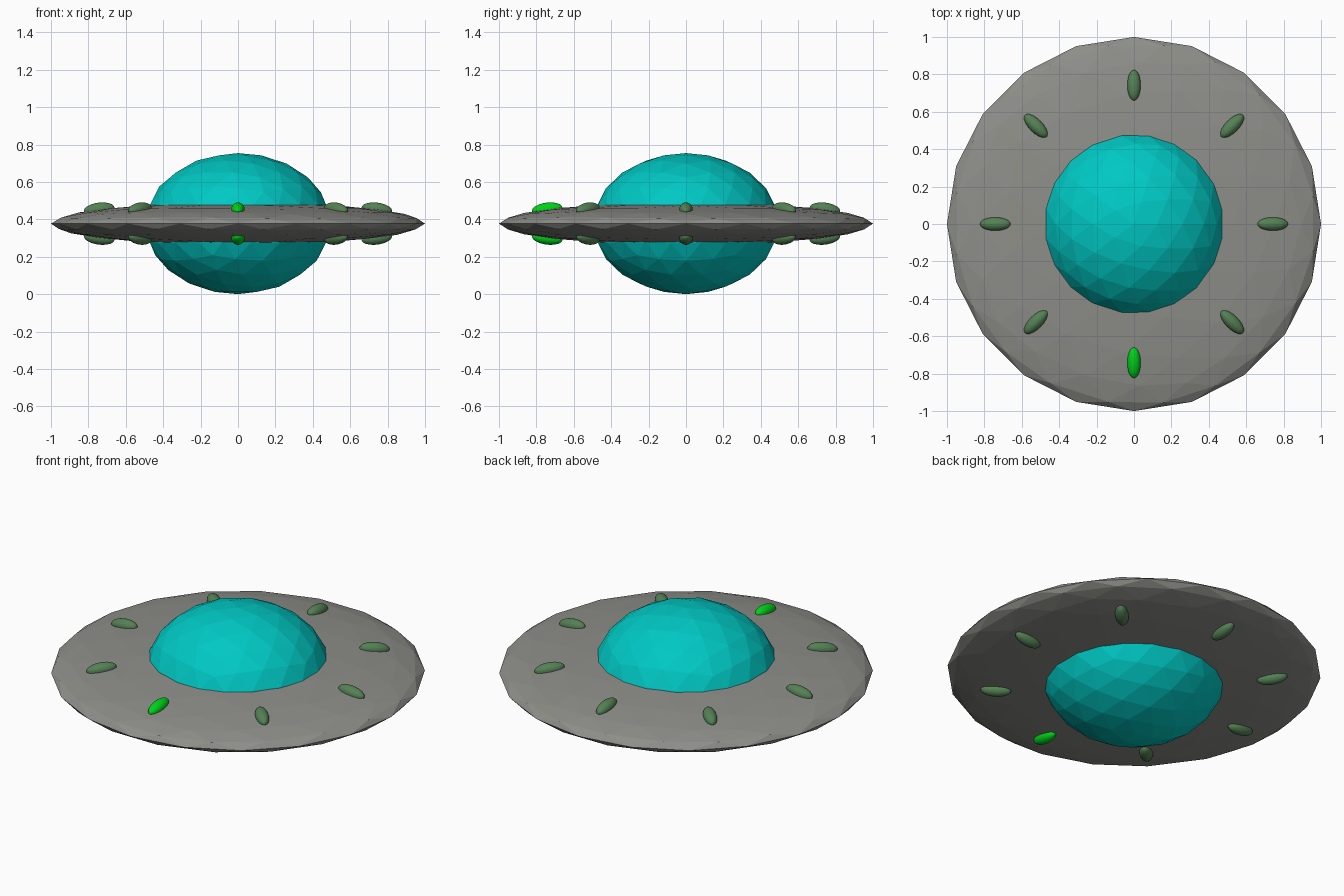
import bpy
from math import radians, cos, sin, atan

if "Cube" in bpy.data.objects:
    bpy.data.objects.remove(bpy.data.objects["Cube"])

MID, HALF, LAMP_R = 0.377, 0.114, 0.742   # disc centre height, half thickness, lamp ring radius


def material(name, rgb):
    m = bpy.data.materials.new(name)
    m.diffuse_color = (*rgb, 1)
    m.use_nodes = True
    m.node_tree.nodes["Principled BSDF"].inputs["Base Color"].default_value = m.diffuse_color
    return m


def ball(name, loc, scale, mat, rot=(0, 0, 0)):
    # flat-faced stretched icosphere
    bpy.ops.mesh.primitive_ico_sphere_add(subdivisions=3, radius=1, location=loc, rotation=rot)
    ob = bpy.context.object
    ob.name = name
    ob.scale = scale
    ob.data.materials.append(mat)
    return ob


hull = material("hull_grey", (0.27, 0.27, 0.25))
glass = material("teal", (0.0, 0.58, 0.55))
dim = material("dim_green", (0.09, 0.22, 0.09))
lit = material("lit_green", (0.0, 0.65, 0.01))

# Saucer disc and central cabin
ball("saucer_disc", (0, 0, MID), (1, 1, HALF), hull)
ball("cabin_dome", (0, 0, MID), (0.495, 0.495, 0.377), glass)

# Ring of lamps on both sides of the disc, the front one lit
rise = HALF * (1 - LAMP_R ** 2) ** 0.5
slope = atan(HALF * LAMP_R / (1 - LAMP_R ** 2) ** 0.5)
for side, label in ((1, "upper"), (-1, "lower")):
    for i in range(8):
        a = radians(45 * i - 90)
        ball(f"{label}_lamp_{i}",
             (LAMP_R * cos(a), LAMP_R * sin(a), MID + side * rise),
             (0.083, 0.036, 0.036), lit if i == 0 else dim,
             (0, side * slope, a))
